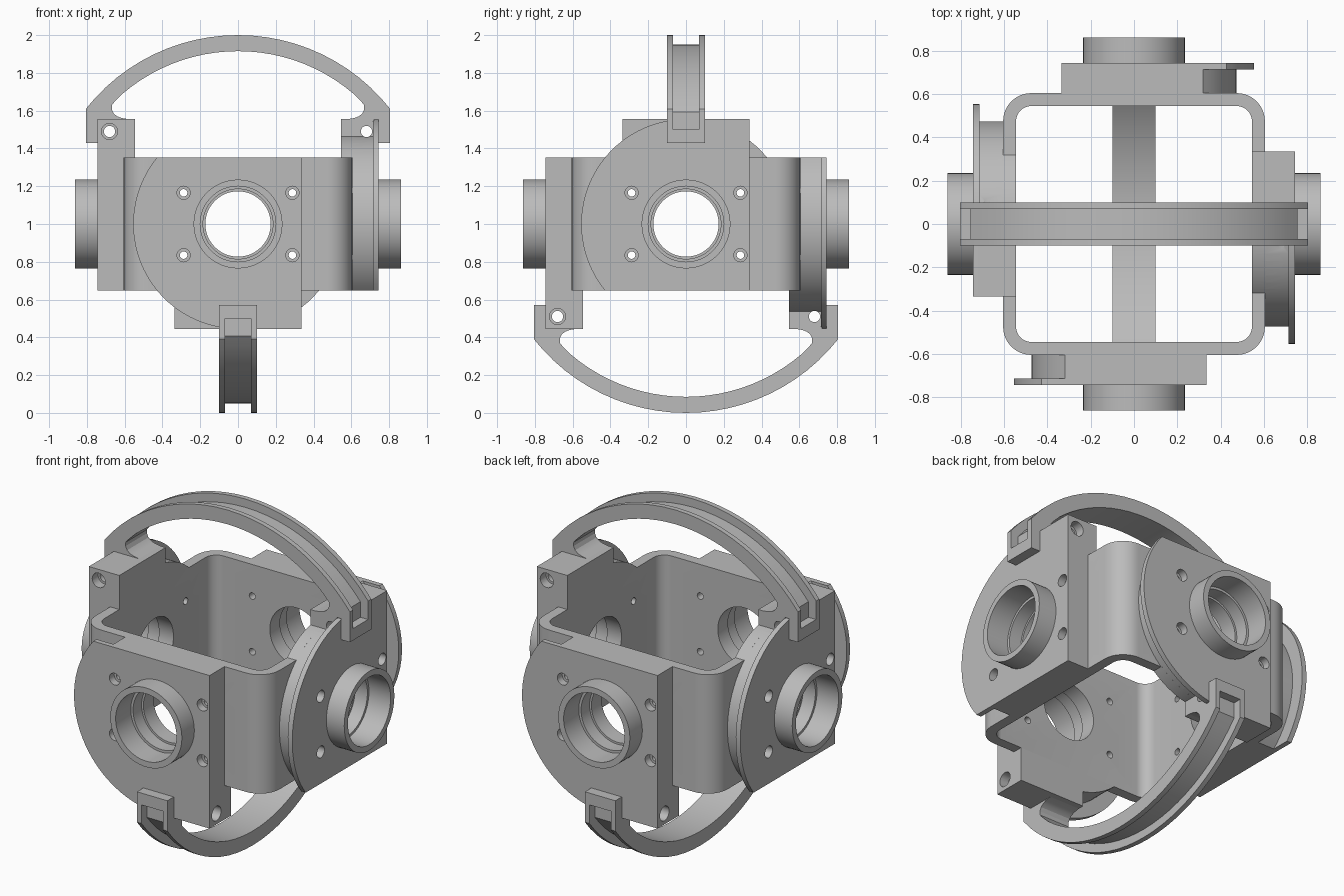
import bpy, bmesh, math
from mathutils import Matrix

if "Cube" in bpy.data.objects:
    bpy.data.objects.remove(bpy.data.objects["Cube"])

grey = bpy.data.materials.new("plain grey")
grey.use_nodes = True
grey.diffuse_color = (0.5, 0.5, 0.5, 1)
grey.node_tree.nodes["Principled BSDF"].inputs["Base Color"].default_value = (0.5, 0.5, 0.5, 1)

MID = 1.0  # height of the two crossing axes
AXES = {"x": lambda u, v, d: (d, u, v),
        "y": lambda u, v, d: (u, -d, v),
        "z": lambda u, v, d: (u, v, d)}


def prism(name, pts, d0, d1, axis="y"):
    """Extrude a 2D outline between two depths along an axis."""
    bm = bmesh.new()
    place = AXES[axis]
    a = [bm.verts.new(place(u, v, d0)) for u, v in pts]
    b = [bm.verts.new(place(u, v, d1)) for u, v in pts]
    bm.faces.new(a)
    bm.faces.new(b)
    n = len(pts)
    for i in range(n):
        j = (i + 1) % n
        bm.faces.new((a[i], a[j], b[j], b[i]))
    bmesh.ops.recalc_face_normals(bm, faces=bm.faces)
    me = bpy.data.meshes.new(name)
    bm.to_mesh(me)
    bm.free()
    me.materials.append(grey)
    ob = bpy.data.objects.new(name, me)
    bpy.context.collection.objects.link(ob)
    return ob


def arc(cx, cy, r, a0, a1, n):
    return [(cx + r * math.cos(a0 + (a1 - a0) * i / n),
             cy + r * math.sin(a0 + (a1 - a0) * i / n)) for i in range(n + 1)]


def rod(u, v, r, d0, d1, axis="y", n=48):
    return prism("rod", arc(u, v, r, 0, math.tau, n)[:-1], d0, d1, axis)


def combine(ob, others, operation):
    """Apply booleans in order and delete the helper solids."""
    for other in others:
        mod = ob.modifiers.new("bool", "BOOLEAN")
        mod.operation, mod.solver, mod.object = operation, "EXACT", other
        other.hide_render = True
    dg = bpy.context.evaluated_depsgraph_get()
    dg.update()
    me = bpy.data.meshes.new_from_object(ob.evaluated_get(dg))
    ob.modifiers.clear()
    ob.data = me
    for other in others:
        bpy.data.objects.remove(other)
    me.materials.clear()
    me.materials.append(grey)
    for p in me.polygons:
        p.material_index = 0


def turned_copy(ob, name, k):
    """Quarter turns about z, mirrored top to bottom on odd turns."""
    m = Matrix.Rotation(k * math.pi / 2, 4, "Z")
    if k % 2:
        m = m @ Matrix.Translation((0, 0, 2 * MID)) @ Matrix.Diagonal((1, 1, -1, 1))
    me = ob.data.copy()
    me.transform(m)
    if k % 2:
        me.flip_normals()
    new = bpy.data.objects.new(name, me)
    bpy.context.collection.objects.link(new)
    return new


def rounded_square(h, r, n=10):
    c = h - r
    pts = []
    for i, (sx, sy) in enumerate([(1, 1), (-1, 1), (-1, -1), (1, -1)]):
        pts += arc(sx * c, sy * c, r, i * math.pi / 2, (i + 1) * math.pi / 2, n)
    return pts


SCREWS = [(sx * 0.288, MID + sz * 0.165) for sx in (-1, 1) for sz in (-1, 1)]
HALF = 0.353   # half height of the square frame
LOW = -0.555   # bottom edge of each plate
EDGE = 0.335   # straight side edge of each plate
STEP = -0.1    # where the cable groove ends

# Square frame with rounded corners and holes through its walls
frame = prism("square_frame", rounded_square(0.605, 0.13), MID - HALF, MID + HALF, "z")
cuts = [prism("cavity", rounded_square(0.545, 0.07), 0, 2, "z")]
for ax in "xy":
    cuts.append(rod(0, MID, 0.173, -1, 1, ax))
    cuts += [rod(u, v, 0.02, -1, 1, ax, 16) for u, v in SCREWS]
combine(frame, cuts, "DIFFERENCE")


# Side plate: cable sector with a thin outer flange
def sector(r, top, u_end, tail):
    a0 = math.pi - math.asin(top / r)
    a1 = math.pi + math.acos(-u_end / r)
    pts = arc(0, 0, r, a0, a1, 28) + tail + [(EDGE, LOW), (EDGE, top)]
    return [(u, MID + v) for u, v in pts]


plate = prism("plate", sector(0.555, HALF, -0.001, []), 0.715, 0.745)
combine(plate, [
    prism("groove_body", sector(0.475, HALF, STEP, [(STEP, LOW)]), 0.602, 0.72),
    prism("inner_lip", sector(0.475, -HALF, STEP, [(STEP, LOW)]), 0.545, 0.61),
    rod(0, MID, 0.235, 0.73, 0.862, n=64),
], "UNION")
cuts = [rod(0, MID, 0.2, 0.72, 0.9, n=64),
        rod(0, MID, 0.185, 0.64, 0.8, n=64),
        rod(0, MID, 0.173, 0.5, 0.7)]
for u, v in SCREWS:
    cuts += [rod(u, v, 0.035, 0.70, 0.8, n=20), rod(u, v, 0.02, 0.5, 0.75, n=16)]
# cable hole running sideways to the groove
cuts += [rod(-0.68, MID - 0.49, 0.03, -0.2, 0.4, "x", 20),
         rod(-0.68, MID - 0.49, 0.043, 0.28, 0.4, "x", 20)]
combine(plate, cuts, "DIFFERENCE")

# Arch with a channel along its outer edge
CZ = 0.974


def arch_arc(r, x, n=24):
    a = math.acos(x / r)
    return arc(0, CZ, r, a, math.pi - a, n)


foot = [(0.655, 1.645), (0.667, 1.63), (0.668, 1.607), (0.658, 1.585), (0.64, 1.57), (0.615, 1.561),
        (0.58, 1.555), (0.745, 1.554), (0.745, 1.43), (0.805, 1.43)]
outline = [(-x, z) for x, z in foot] + arch_arc(1.026, 0.805)[::-1] + foot[::-1] + arch_arc(0.941, 0.65)[1:-1]
arch = prism("arch", outline, -0.1, 0.1)
channel = [(0.755, 1.5)] + arch_arc(0.976, 0.755) + [(-0.755, 1.5), (-1, 1.5), (-1, 2.2), (1, 2.2), (1, 1.5)]
combine(arch, [prism("channel", channel, -0.07, 0.07)], "DIFFERENCE")

# Repeat the plate on all four sides, the arch above and below
parts = [frame]
for k, side in enumerate(("front", "left", "back", "right")):
    parts.append(turned_copy(plate, side + "_plate", k))
parts += [turned_copy(arch, "upper_arch", 0), turned_copy(arch, "lower_arch", 1)]
for ob in (plate, arch):
    bpy.data.objects.remove(ob)

# Smooth curved faces, keep edges sharp
bpy.ops.object.select_all(action="DESELECT")
for ob in parts:
    ob.select_set(True)
bpy.context.view_layer.objects.active = frame
bpy.ops.object.shade_smooth_by_angle(angle=math.radians(25))
